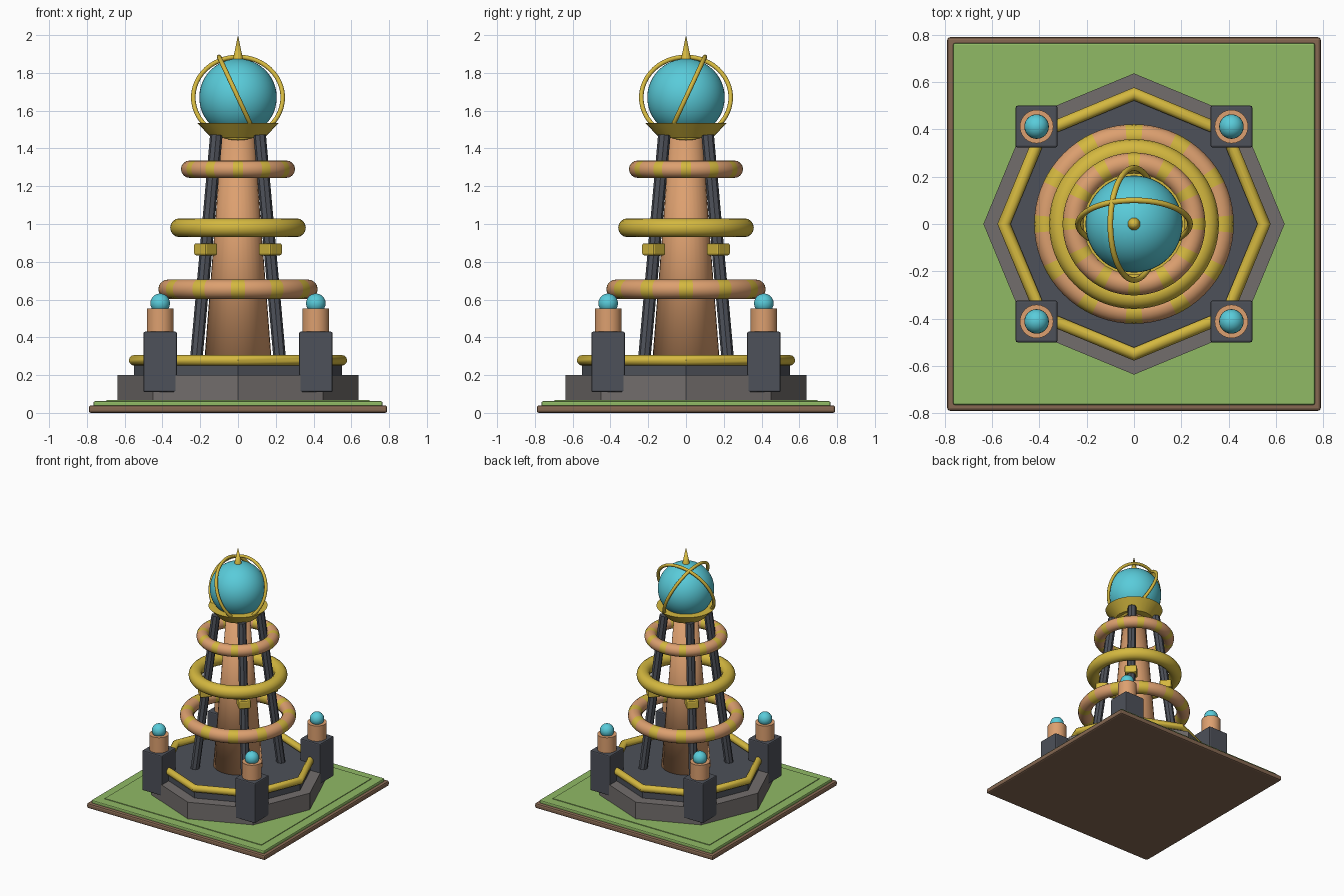
import bpy
from math import radians, atan2, degrees, pi
from mathutils import Vector

cube = bpy.data.objects.get("Cube")
if cube:
    bpy.data.objects.remove(cube, do_unlink=True)


def material(name, r, g, b):
    m = bpy.data.materials.new(name)
    m.use_nodes = True
    m.diffuse_color = (r, g, b, 1)
    bsdf = next(n for n in m.node_tree.nodes if n.type == 'BSDF_PRINCIPLED')
    bsdf.inputs["Base Color"].default_value = (r, g, b, 1)
    return m


EARTH = material("earth brown", 0.24, 0.14, 0.085)
GRASS = material("grass green", 0.28, 0.49, 0.13)
STONE = material("grey stone", 0.17, 0.155, 0.15)
SLATE = material("dark slate", 0.075, 0.082, 0.1)
COPPER = material("copper", 0.72, 0.35, 0.16)
GOLD = material("gold", 0.66, 0.48, 0.05)
GLASS = material("teal glass", 0.1, 0.6, 0.7)


def finish(name, mat, smooth=None):
    """Name the active object, colour it and shade it."""
    ob = bpy.context.object
    ob.name = name
    ob.data.materials.append(mat)
    if smooth == "all":
        bpy.ops.object.shade_smooth()
    elif smooth == "angle":
        bpy.ops.object.shade_smooth_by_angle(angle=radians(35))
    return ob


def box(name, mat, loc, size, bevel=0.0, turn=0.0):
    bpy.ops.mesh.primitive_cube_add(size=1, location=loc, rotation=(0, 0, turn))
    ob = finish(name, mat)
    ob.scale = size
    bpy.ops.object.transform_apply(location=False, rotation=False, scale=True)
    if bevel:
        mod = ob.modifiers.new("Bevel", 'BEVEL')
        mod.width = bevel
        mod.segments = 2
    return ob


def cone(name, mat, r1, r2, z1, z2, sides=32, xy=(0, 0), smooth="angle", turn=0.0):
    bpy.ops.mesh.primitive_cone_add(vertices=sides, radius1=r1, radius2=r2, depth=z2 - z1,
                                    location=(*xy, (z1 + z2) / 2), rotation=(0, 0, turn))
    return finish(name, mat, smooth)


def sphere(name, mat, r, loc, seg=32):
    bpy.ops.mesh.primitive_uv_sphere_add(radius=r, location=loc, segments=seg, ring_count=seg // 2)
    return finish(name, mat, "all")


def torus(name, mat, major, minor, z, seg=48, minor_seg=12, rot=(0, 0, 0), smooth="all"):
    bpy.ops.mesh.primitive_torus_add(major_radius=major, minor_radius=minor, location=(0, 0, z),
                                     major_segments=seg, minor_segments=minor_seg, rotation=rot)
    return finish(name, mat, smooth)


def strut(name, mat, a, b, r):
    a, b = Vector(a), Vector(b)
    bpy.ops.mesh.primitive_cylinder_add(vertices=8, radius=r, depth=(b - a).length,
                                        location=(a + b) / 2)
    bpy.context.object.rotation_euler = (b - a).to_track_quat('Z', 'Y').to_euler()
    return finish(name, mat, "angle")


# Ground slabs
box("ground_slab", EARTH, (0, 0, 0.02), (1.58, 1.58, 0.04), 0.012)
box("lawn", GRASS, (0, 0, 0.047), (1.53, 1.53, 0.03), 0.008)
box("raised_lawn", GRASS, (0, 0, 0.06), (1.39, 1.39, 0.014))

# Octagonal plinth
cone("plinth_lower", STONE, 0.637, 0.637, 0.06, 0.2, 8, smooth=None)
cone("plinth_upper", SLATE, 0.55, 0.55, 0.2, 0.257, 8, smooth=None)
torus("plinth_rail", GOLD, 0.55, 0.028, 0.278, seg=8, smooth="angle")

# Central tower, with its smooth taper
cone("tower", COPPER, 0.18, 0.085, 0.25, 1.47, smooth="all")

# Corner pillars, struts and clamps
for side_x, x in (("left", 1), ("right", -1)):
    for side_y, y in (("front", -1), ("back", 1)):
        tag = f"{side_y}_{side_x}"
        px, py = 0.412 * x, 0.412 * y
        box(f"pillar_{tag}", SLATE, (px, py, 0.27), (0.177, 0.177, 0.32), 0.008)
        cone(f"pillar_cap_{tag}", COPPER, 0.071, 0.071, 0.42, 0.553, 24, (px, py))
        sphere(f"pillar_orb_{tag}", GLASS, 0.052, (px, py, 0.58), 24)
        strut(f"strut_{tag}", SLATE, (0.224 * x, 0.224 * y, 0.25),
              (0.115 * x, 0.115 * y, 1.47), 0.033)
        box(f"clamp_{tag}", GOLD, (0.171 * x, 0.171 * y, 0.866), (0.092, 0.092, 0.064),
            0.01, pi / 4)

# Horizontal coil rings; the copper ones have twelve gold bands
for name, major, minor, z, banded in (("ring_lower", 0.371, 0.051, 0.655, True),
                                      ("ring_middle", 0.309, 0.05, 0.98, False),
                                      ("ring_upper", 0.256, 0.046, 1.29, True)):
    ring = torus(name, COPPER if banded else GOLD, major, minor, z, seg=72, minor_seg=16)
    if banded:
        ring.data.materials.append(GOLD)
        for f in ring.data.polygons:
            angle = degrees(atan2(f.center.y, f.center.x)) % 30
            f.material_index = int(min(angle, 30 - angle) < 5)

# Collar, globe, crossed orbit rings and spike
cone("collar", GOLD, 0.14, 0.215, 1.455, 1.535, smooth="angle")
sphere("globe", GLASS, 0.205, (0, 0, 1.67), 48)
torus("orbit_ring_a", GOLD, 0.237, 0.012, 1.67, rot=(radians(65), 0, 0))
torus("orbit_ring_b", GOLD, 0.237, 0.012, 1.67, rot=(0, radians(65), 0))
cone("spike", GOLD, 0.028, 0.0, 1.865, 2.0, 16)
